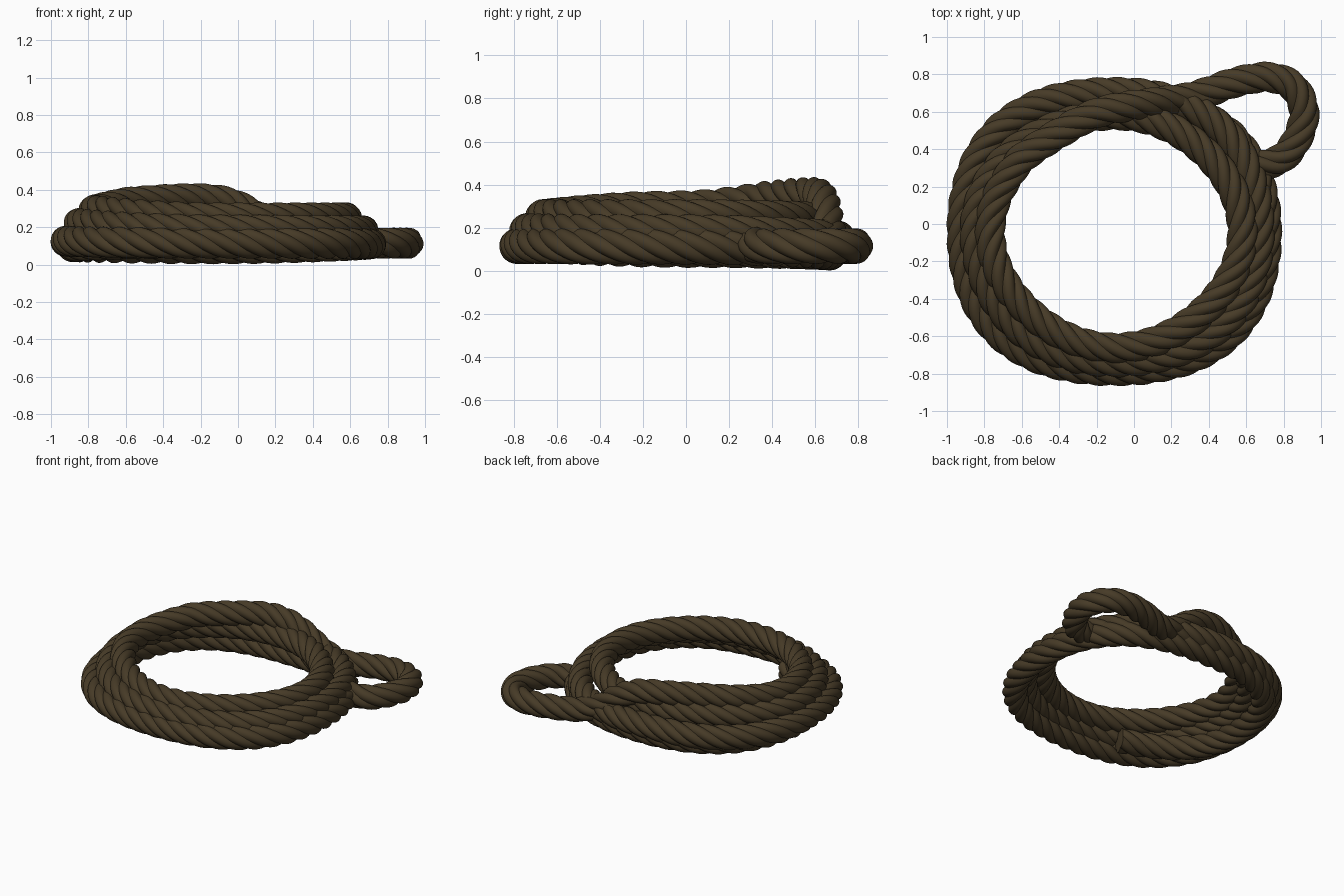
import bpy, bmesh, math
from mathutils import Vector

cube = bpy.data.objects.get("Cube")
if cube:
    bpy.data.objects.remove(cube, do_unlink=True)

# Rope proportions
STRANDS, PER_LOBE = 5, 8
LOBE_R, LOBE_D = 0.041, 0.042
PITCH, STEP = 0.56, 0.021
CENTRE = Vector((-0.1, -0.04, 0))

rope_brown = bpy.data.materials.new("dark_rope_brown")
rope_brown.use_nodes = True
colour = (0.062, 0.043, 0.020, 1)
rope_brown.diffuse_color = colour
bsdf = rope_brown.node_tree.nodes["Principled BSDF"]
bsdf.inputs["Base Color"].default_value = colour
bsdf.inputs["Roughness"].default_value = 0.9

# Coil keys: angle (clockwise, running down), radius, height
coil = [
    (245, .65, .115), (180, .785, .097), (90, .76, .085), (0, .81, .112),
    (-90, .80, .115), (-180, .82, .125), (-270, .80, .15), (-360, .77, .18),
    (-450, .75, .185), (-540, .75, .22), (-630, .67, .24), (-720, .68, .25),
    (-810, .67, .25), (-900, .67, .29), (-960, .66, .345),
]
# Free tail: over the back, down, and round the side loop
tail = [
    (-.24, .575, .353), (-.06, .625, .335), (.08, .645, .27), (.19, .66, .19),
    (.31, .68, .13), (.42, .715, .115), (.55, .76, .115), (.72, .785, .115),
    (.85, .735, .115), (.91, .6, .115), (.87, .45, .115), (.78, .345, .115),
    (.64, .305, .125),
]


def coil_points():
    points = []
    for (a0, r0, z0), (a1, r1, z1) in zip(coil, coil[1:]):
        n = max(1, round((a0 - a1) / 15))
        for i in range(n):
            f = i / n
            e = f * f * (3 - 2 * f)
            a = math.radians(a0 + (a1 - a0) * f)
            r, z = r0 + (r1 - r0) * e, z0 + (z1 - z0) * e
            # Lower turns are squarer, upper turns slightly pinched
            bulge = max(-.025, min(.055, .055 - (z - .15) * .8))
            r *= 1 + bulge * math.sin(2 * a) ** 2
            points.append(CENTRE + Vector((r * math.cos(a), .93 * r * math.sin(a), z)))
    return points


def smooth_path(points, sub=12):
    ends = [2 * points[0] - points[1]] + points + [2 * points[-1] - points[-2]]
    out = []
    for a, b, c, d in zip(ends, ends[1:], ends[2:], ends[3:]):
        for i in range(sub):
            t = i / sub
            out.append(.5 * (2 * b + (c - a) * t + (2 * a - 5 * b + 4 * c - d) * t ** 2
                             + (3 * b - a - 3 * c + d) * t ** 3))
    return out + [points[-1]]


def even_spacing(points, step):
    out, need = [points[0]], step
    for a, b in zip(points, points[1:]):
        length, pos = (b - a).length, 0
        while length - pos >= need:
            pos += need
            out.append(a.lerp(b, pos / length))
            need = step
        need -= length - pos
    return out


# Cross-section: a ring of overlapping round strands
def lobe_radius(i):
    phi = ((i % PER_LOBE) / PER_LOBE - .5) * math.tau / STRANDS
    return LOBE_D * math.cos(phi) + math.sqrt(LOBE_R ** 2 - (LOBE_D * math.sin(phi)) ** 2)


COUNT = STRANDS * PER_LOBE
section = [(math.tau * i / COUNT, lobe_radius(i)) for i in range(COUNT)]

# Sweep the section along the path, twisting as it goes
path = even_spacing(smooth_path(coil_points() + [Vector(p) for p in tail]), STEP)
bm = bmesh.new()
rings = []
for k, p in enumerate(path):
    tangent = (path[min(k + 1, len(path) - 1)] - path[max(k - 1, 0)]).normalized()
    side = tangent.cross(Vector((0, 0, 1))).normalized()
    up = side.cross(tangent)
    twist = math.tau * k * STEP / PITCH
    rings.append([bm.verts.new(p + r * (math.cos(a - twist) * side + math.sin(a - twist) * up))
                  for a, r in section])
for r0, r1 in zip(rings, rings[1:]):
    for i in range(COUNT):
        j = (i + 1) % COUNT
        bm.faces.new((r0[i], r0[j], r1[j], r1[i]))

# Slightly domed cut ends
for ring, mid, inner in ((rings[0], path[0], path[1]), (rings[-1], path[-1], path[-2])):
    tip = bm.verts.new(mid + (mid - inner) * .6)
    for i in range(COUNT):
        bm.faces.new((ring[i], ring[(i + 1) % COUNT], tip))
bmesh.ops.recalc_face_normals(bm, faces=bm.faces[:])

mesh = bpy.data.meshes.new("coiled_rope")
bm.to_mesh(mesh)
bm.free()
mesh.materials.append(rope_brown)
rope = bpy.data.objects.new("coiled_rope", mesh)
bpy.context.collection.objects.link(rope)
bpy.ops.object.select_all(action='DESELECT')
rope.select_set(True)
bpy.context.view_layer.objects.active = rope
bpy.ops.object.shade_smooth_by_angle(angle=math.radians(35))
